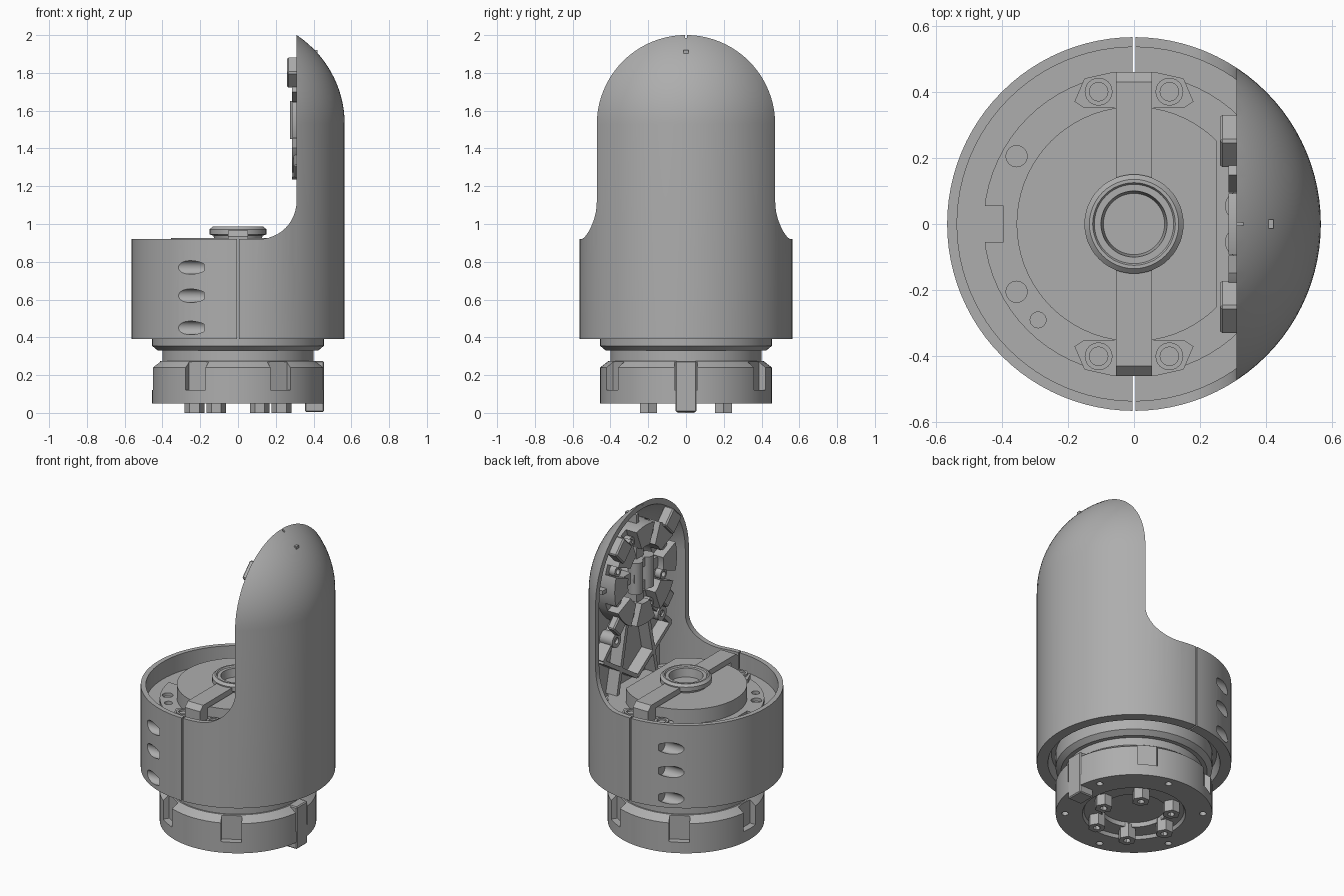
import bpy, bmesh
from math import sin, cos, pi, radians
from mathutils import Matrix, Vector

cube = bpy.data.objects.get("Cube")
if cube:
    bpy.data.objects.remove(cube, do_unlink=True)

grey = bpy.data.materials.new("machined grey")
grey.use_nodes = True
grey.diffuse_color = (0.42, 0.42, 0.42, 1)
grey.node_tree.nodes["Principled BSDF"].inputs["Base Color"].default_value = grey.diffuse_color


def finish(name, bm, matrix=None):
    bmesh.ops.recalc_face_normals(bm, faces=bm.faces)
    mesh = bpy.data.meshes.new(name)
    bm.to_mesh(mesh)
    bm.free()
    if matrix:
        mesh.transform(matrix)
    mesh.materials.append(grey)
    obj = bpy.data.objects.new(name, mesh)
    bpy.context.scene.collection.objects.link(obj)
    return obj


def lathe(name, profile, steps=64, closed=False, matrix=None):
    """Revolve (radius, height) points around z."""
    bm = bmesh.new()
    verts = [bm.verts.new((r, 0, z)) for r, z in profile]
    edges = [bm.edges.new(p) for p in zip(verts, verts[1:])]
    if closed:
        edges.append(bm.edges.new((verts[-1], verts[0])))
    bmesh.ops.spin(bm, geom=verts + edges, angle=2 * pi, steps=steps,
                   axis=(0, 0, 1), cent=(0, 0, 0), use_merge=True)
    bmesh.ops.remove_doubles(bm, verts=bm.verts, dist=1e-5)
    return finish(name, bm, matrix)


def tube(name, r_in, r_out, z0, z1, steps=32, matrix=None):
    return lathe(name, [(r_in, z0), (r_out, z0), (r_out, z1), (r_in, z1)], steps, True, matrix)


def rod(name, r, z0, z1, steps=32, matrix=None):
    return lathe(name, [(0, z0), (r, z0), (r, z1), (0, z1)], steps, False, matrix)


def box(name, size, centre, turn=0, matrix=None, bevel=0):
    """Box placed at centre, then turned around the z axis."""
    bm = bmesh.new()
    bmesh.ops.create_cube(bm, size=1, matrix=Matrix.Translation(centre) @ Matrix.Diagonal((*size, 1)))
    if bevel:
        bmesh.ops.bevel(bm, geom=bm.edges[:], offset=bevel, segments=1, affect='EDGES')
    bmesh.ops.transform(bm, matrix=Matrix.Rotation(turn, 4, 'Z'), verts=bm.verts)
    return finish(name, bm, matrix)


def prism(name, points, offset):
    """Extrude a planar polygon along offset."""
    bm = bmesh.new()
    face = bm.faces.new([bm.verts.new(p) for p in points])
    new = bmesh.ops.extrude_face_region(bm, geom=[face])["geom"]
    bmesh.ops.translate(bm, vec=offset, verts=[v for v in new if isinstance(v, bmesh.types.BMVert)])
    return finish(name, bm)


def cut(obj, *cutters):
    for c in cutters:
        mod = obj.modifiers.new("cut", 'BOOLEAN')
        mod.object, mod.operation, mod.solver = c, 'DIFFERENCE', 'EXACT'
        mesh = bpy.data.meshes.new_from_object(obj.evaluated_get(bpy.context.evaluated_depsgraph_get()))
        obj.modifiers.clear()
        obj.data = mesh
        bpy.data.objects.remove(c, do_unlink=True)
    return obj


def at(x, y, z=0):
    return Matrix.Translation((x, y, z))


def dome(r, z):
    return [(r * cos(a), z + r * sin(a)) for a in [i * pi / 48 for i in range(24)]] + [(0, z + r)]


# Housing: capsule cut down to a cup with one tall rounded wing
R, WALL, DOME_Z, WING_X, RIM = 0.565, 0.03, 1.528, 0.31, 0.92
housing = lathe("housing", [(0, 0.45), (0.48, 0.45), (0.5, 0.39), (R, 0.39)] + dome(R, DOME_Z), 96)
fillet = [(0.11 + 0.2 * sin(a), -0.8, 1.12 - 0.2 * cos(a)) for a in [i * pi / 24 for i in range(13)]]
opening = prism("opening", [(-0.8, -0.8, RIM)] + fillet + [(WING_X, -0.8, 2.4), (-0.8, -0.8, 2.4)],
                Vector((0, 1.6, 0)))
cavity = lathe("cavity", [(0, 0.81), (R - WALL, 0.81)] + dome(R - WALL, DOME_Z), 96)
cut(cavity, box("cavity_limit", (1, 2, 3), (0.92, 0, 1.5)))
cut(housing, opening, cavity)
for side in (-1, 1):
    # Split seam and angled-looking screw pockets
    cut(housing, box("seam", (0.008, 0.2, 0.8), (0, side * 0.56, 0.7)))
    for z in (0.45, 0.62, 0.77):
        along_x = at(-0.6, side * 0.505, z) @ Matrix.Rotation(pi / 2, 4, 'Y')
        cut(housing, rod("pocket", 0.036, 0, 0.42, 24, along_x))
cut(housing, box("top_nick", (0.06, 0.01, 0.03), (0.32, 0, 2.0)))

# Base coupling with six slots
coupling = lathe("base_coupling", [
    (0, 0.1), (0.19, 0.1), (0.19, 0.07), (0.29, 0.07), (0.3, 0.05), (0.455, 0.05), (0.455, 0.24),
    (0.41, 0.275), (0.4, 0.275), (0.4, 0.33), (0.425, 0.33), (0.455, 0.355), (0.455, 0.46), (0, 0.46)], 72)
for i in range(6):
    a = i * pi / 3
    cut(coupling, box("slot", (0.1, 0.12, 0.16), (0.463, 0, 0.2), a),
        rod("rim_hole", 0.02, 0.0, 0.09, 16, Matrix.Rotation(a + 0.35, 4, 'Z') @ at(0.4, 0)))
    tube("contact_pin", 0.022, 0.052, 0, 0.09, 6, Matrix.Rotation(a, 4, 'Z') @ at(0.23, 0))
box("locating_key", (0.1, 0.11, 0.27), (0.405, 0, 0.14), bevel=0.006)

# Inner deck with notch and screw holes
deck = rod("deck", 0.455, 0.78, 0.835, 72)
cut(deck, box("notch", (0.1, 0.11, 0.2), (-0.445, 0, 0.85)))
for x, y, r in ((-0.355, 0.205, 0.032), (-0.355, -0.205, 0.032), (-0.29, -0.29, 0.024)):
    cut(deck, rod("deck_hole", r, 0.815, 0.9, 24, at(x, y)))
disc = rod("raised_disc", 0.355, 0.83, 0.925, 72)
cut(disc, box("disc_flat", (0.3, 1, 0.4), (0.4, 0, 0.9)))

# Screw pads beside the bridge ends
for side in (-1, 1):
    pad = [(-0.18, 0.37), (-0.15, 0.44), (-0.06, 0.46), (0.06, 0.46), (0.15, 0.44), (0.18, 0.37), (0.15, 0.35), (-0.15, 0.35)]
    prism("screw_pad", [(x, side * y, 0.82) for x, y in pad], Vector((0, 0, 0.04)))
    for x in (-0.107, 0.107):
        tube("screw_head", 0.028, 0.042, 0.84, 0.872, 24, at(x, side * 0.4))

# Bridge bar with folded ends and a central hub
half = [(0.38, 0.93), (0.38, 0.82), (0.46, 0.82), (0.46, 0.935), (0.43, 0.965)]
outline = half + [(-y, z) for y, z in reversed(half)]
bridge = prism("bridge_bar", [(-0.054, y, z) for y, z in outline], Vector((0.108, 0, 0)))
cut(bridge, rod("bridge_bore", 0.1, 0.9, 1.0))
lathe("bridge_hub", [(0.092, 0.92), (0.125, 0.92), (0.13, 0.938), (0.15, 0.945), (0.15, 0.972), (0.135, 0.986),
                     (0.125, 0.986), (0.12, 0.978), (0.1, 0.978)], 48, True)

# Wing coupling, built flat and then stood against the wing panel
STAND = at(0.42, 0, 1.55) @ Matrix.Rotation(-pi / 2, 4, 'Y')
ring = tube("wing_ring", 0.18, 0.315, -0.01, 0.135, 64, STAND)
for i in range(8):
    a = (i + 0.5) * pi / 4
    cut(ring, box("ring_slot", (0.3, 0.06, 0.12), (0.28, 0, 0.12), a, STAND))
    tube("ring_screw", 0.018, 0.034, 0.05, 0.1, 16, STAND @ Matrix.Rotation(a, 4, 'Z') @ at(0.25, 0))
for a in (pi / 4, -pi / 4):
    box("upper_claw", (0.12, 0.12, 0.07), (0.355, 0, 0.125), a, STAND, 0.008)
    box("lower_claw", (0.1, 0.1, 0.05), (-0.34, 0, 0.1), a, STAND, 0.008)
tube("wing_hub", 0.045, 0.1, -0.01, 0.12, 32, STAND)
for i in range(4):
    box("hub_spoke", (0.12, 0.07, 0.1), (0.14, 0, 0.045), i * pi / 2, STAND)
for y in (-0.055, 0.055):
    lobe = STAND @ at(0, y, 0.1) @ Matrix.Rotation(pi / 2, 4, 'Y')
    rod("hub_lobe", 0.045, -0.1, 0.1, 24, lobe)


# Stiffening ribs across the wing panel
def rib(y0, z0, y1, z1):
    a, b = Vector((z0 - 1.55, y0, 0)), Vector((z1 - 1.55, y1, 0))
    d = b - a
    place = STAND @ Matrix.Translation((a + b) / 2) @ Matrix.Rotation(d.to_2d().angle_signed(Vector((1, 0))), 4, 'Z')
    box("wing_rib", (d.length, 0.026, 0.08), (0, 0, 0.038), 0, place)


rib(0, 1.85, 0, 1.92)
for s in (-1, 1):
    rib(s * 0.3, 1.55, s * 0.355, 1.55)
    rib(s * 0.15, 1.28, s * 0.34, 1.1)
    rib(s * 0.1, 1.27, s * 0.2, 0.83)
    rib(s * 0.34, 1.1, 0, 0.88)
    tube("wing_boss", 0.02, 0.045, -0.01, 0.09, 20, STAND @ at(-0.35, s * 0.23))

# Smooth curved faces while keeping edges crisp
for obj in bpy.context.scene.objects:
    obj.select_set(obj.type == 'MESH')
bpy.context.view_layer.objects.active = housing
bpy.ops.object.shade_smooth_by_angle(angle=radians(30))
